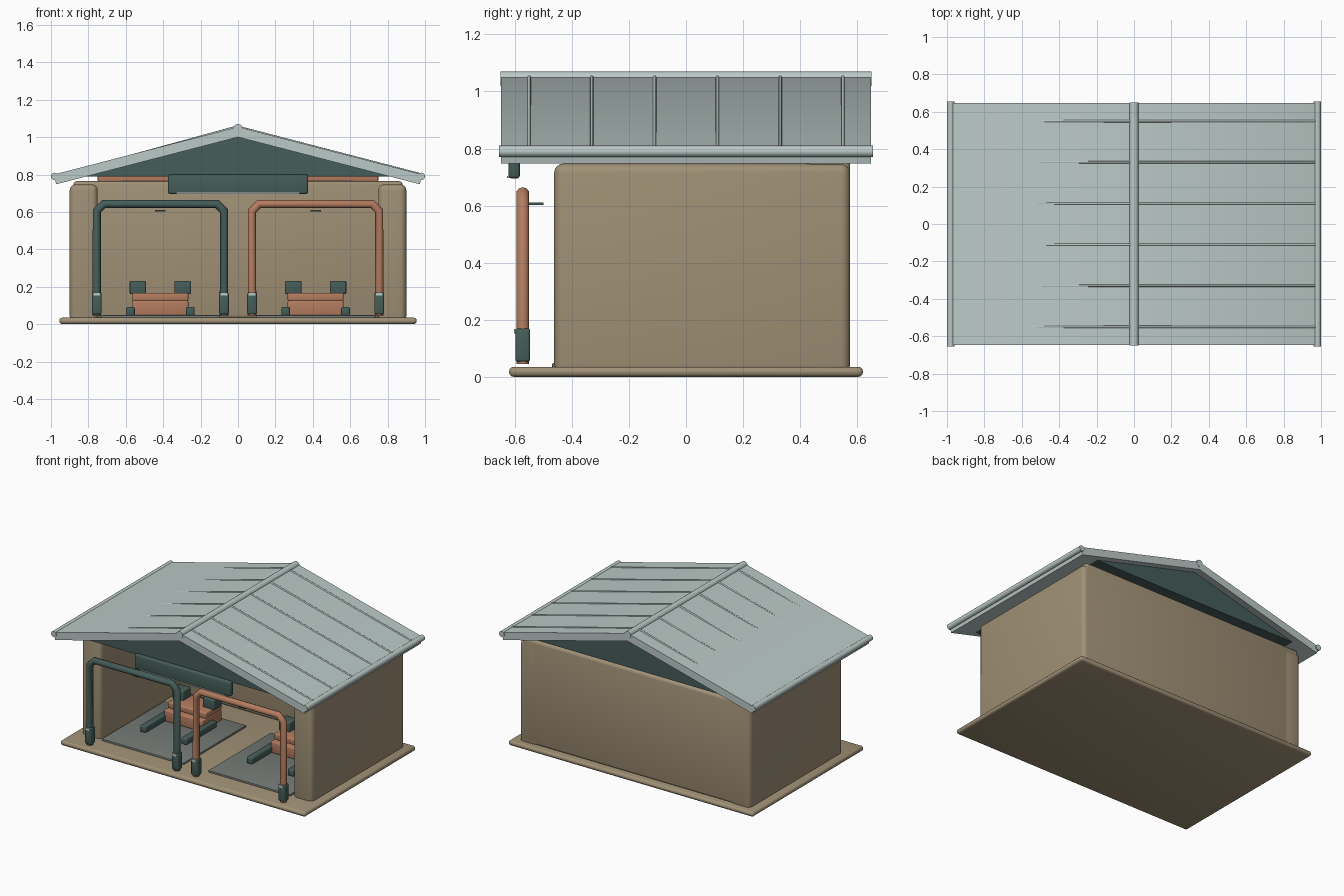
import bpy, bmesh, math
from mathutils import Vector

if "Cube" in bpy.data.objects:
    bpy.data.objects.remove(bpy.data.objects["Cube"], do_unlink=True)


def material(name, r, g, b):
    m = bpy.data.materials.new(name)
    m.use_nodes = True
    m.diffuse_color = (r, g, b, 1)
    m.node_tree.nodes["Principled BSDF"].inputs["Base Color"].default_value = (r, g, b, 1)
    return m


roof_mat = material("pale grey roof", 0.50, 0.59, 0.57)
wall_mat = material("sandy wall", 0.35, 0.28, 0.18)
dark_mat = material("dark teal", 0.06, 0.11, 0.10)
copper_mat = material("copper", 0.45, 0.20, 0.115)
pad_mat = material("grey pad", 0.17, 0.19, 0.175)


def finish(obj, mat, angle=35):
    obj.data.materials.append(mat)
    bpy.ops.object.select_all(action='DESELECT')
    obj.select_set(True)
    bpy.context.view_layer.objects.active = obj
    bpy.ops.object.shade_smooth_by_angle(angle=math.radians(angle))
    return obj


def from_bmesh(name, bm, mat):
    bmesh.ops.recalc_face_normals(bm, faces=bm.faces)
    mesh = bpy.data.meshes.new(name)
    bm.to_mesh(mesh)
    bm.free()
    obj = bpy.data.objects.new(name, mesh)
    bpy.context.collection.objects.link(obj)
    return finish(obj, mat)


def box(name, xs, ys, zs, mat, bevel=0.0, segments=3):
    """Box spanning three ranges, with rounded edges."""
    bm = bmesh.new()
    bmesh.ops.create_cube(bm, size=1)
    for v in bm.verts:
        for i, (lo, hi) in enumerate((xs, ys, zs)):
            v.co[i] = (lo + hi) / 2 + v.co[i] * (hi - lo)
    if bevel:
        bmesh.ops.bevel(bm, geom=bm.edges[:], offset=bevel, segments=segments,
                        profile=0.5, affect='EDGES')
    return from_bmesh(name, bm, mat)


def prism(name, outline, y0, y1, mat):
    """Extrude an (x, z) outline along y."""
    bm = bmesh.new()
    face = bm.faces.new([bm.verts.new((x, y0, z)) for x, z in outline])
    out = bmesh.ops.extrude_face_region(bm, geom=[face])
    moved = [g for g in out["geom"] if isinstance(g, bmesh.types.BMVert)]
    bmesh.ops.translate(bm, verts=moved, vec=(0, y1 - y0, 0))
    return from_bmesh(name, bm, mat)


def rod(name, start, end, radius, mat, sides=16):
    a, b = Vector(start), Vector(end)
    bpy.ops.mesh.primitive_cylinder_add(vertices=sides, radius=radius,
                                        depth=(b - a).length, location=(a + b) / 2)
    obj = bpy.context.object
    obj.name = name
    obj.rotation_euler = (b - a).to_track_quat('Z', 'Y').to_euler()
    return finish(obj, mat, 50)


def tube(name, points, radius, mat):
    curve = bpy.data.curves.new(name, 'CURVE')
    curve.dimensions = '3D'
    curve.bevel_depth = radius
    curve.bevel_resolution = 3
    curve.use_fill_caps = True
    spline = curve.splines.new('POLY')
    spline.points.add(len(points) - 1)
    for p, co in zip(spline.points, points):
        p.co = (*co, 1)
    curve.materials.append(mat)
    obj = bpy.data.objects.new(name, curve)
    bpy.context.collection.objects.link(obj)
    return obj


# Base slab and three walls, open at the front
slab = box("base_slab", (-0.955, 0.955), (-0.62, 0.62), (0, 0.035), wall_mat, 0.016)
box("back_wall", (-0.88, 0.88), (0.42, 0.575), (0.03, 0.765), wall_mat, 0.02)
for side, name in ((1, "left"), (-1, "right")):
    box(f"{name}_side_wall", sorted((side * 0.75, side * 0.9)), (-0.462, 0.575),
        (0.01, 0.747), wall_mat, 0.032, 4)

# Ceiling lintel, gable block and front fascia
box("lintel", (-0.75, 0.75), (-0.46, -0.40), (0.763, 0.80), copper_mat, 0.005)
prism("gable", [(-0.82, 0.79), (0.82, 0.79), (0, 1.005)], -0.6, 0.6, dark_mat)
box("fascia_panel", (-0.375, 0.375), (-0.622, -0.582), (0.695, 0.80), dark_mat, 0.012)
box("fascia_light_strip", (-0.33, 0.33), (-0.627, -0.615), (0.697, 0.703), roof_mat)

# Roof: folded slab, ridge cap, eave rolls and standing seams
half = [(0.985, 0.80), (0.972, 0.748)]
prism("roof", [(0, 1.055), *half, (0, 1.0)] + [(-x, z) for x, z in reversed(half)],
      -0.648, 0.648, roof_mat)
rod("ridge_cap", (0, -0.65, 1.045), (0, 0.65, 1.045), 0.025, roof_mat)
for side, name in ((1, "left"), (-1, "right")):
    rod(f"{name}_eave_roll", (side * 0.98, -0.655, 0.79), (side * 0.98, 0.655, 0.79),
        0.02, roof_mat)
for i in range(6):
    y = -0.55 + 0.22 * i
    rod(f"left_roof_seam_{i + 1}", (0.02, y, 1.05), (0.97, y, 0.803), 0.006, roof_mat, 8)
    rod(f"right_roof_seam_{i + 1}", (-0.02, y, 1.052), (-0.6, y, 0.893), 0.006, roof_mat, 8)

# Two matching bays, each with an arch, a pad and a work unit
for side, name, arch_mat in ((-1, "right", dark_mat), (1, "left", copper_mat)):
    mid = side * 0.415
    y = -0.572
    legs = (mid - 0.34, mid + 0.34)
    arch = [(0.34, 0.045), (0.34, 0.605), (0.302, 0.643)]
    path = [(mid - dx, y, z) for dx, z in arch] + \
           [(mid + dx, y, z) for dx, z in reversed(arch)]
    tube(f"{name}_arch", path, 0.023, arch_mat)
    for n, x in enumerate(legs):
        box(f"{name}_arch_boot_{n + 1}", (x - 0.026, x + 0.026), (y - 0.026, y + 0.026),
            (0.052, 0.17), dark_mat, 0.01)
        box(f"{name}_boot_marker_{n + 1}", (x - 0.018, x + 0.018),
            (y - 0.031, y - 0.024), (0.152, 0.168), roof_mat)
    box(f"{name}_lamp_plate", (mid - 0.028, mid + 0.028), (-0.55, -0.50),
        (0.602, 0.61), dark_mat)

    # Floor pad with two rails
    box(f"{name}_floor_pad", (mid - 0.32, mid + 0.32), (-0.47, 0.23),
        (0.03, 0.048), pad_mat, 0.006, 2)
    for s in (-1, 1):
        x = mid + s * 0.16
        box(f"{name}_rail_{'a' if s < 0 else 'b'}", (x - 0.023, x + 0.023),
            (-0.24, 0.10), (0.045, 0.093), dark_mat, 0.01)

    # Stacked unit with two rear blocks
    box(f"{name}_unit_lower", (mid - 0.15, mid + 0.15), (-0.02, 0.2),
        (0.045, 0.127), copper_mat, 0.01)
    box(f"{name}_unit_upper", (mid - 0.15, mid + 0.15), (0.02, 0.2),
        (0.122, 0.167), copper_mat, 0.01)
    for s in (-1, 1):
        x = mid + s * 0.12
        box(f"{name}_block_{'a' if s < 0 else 'b'}", (x - 0.044, x + 0.044),
            (0.09, 0.18), (0.16, 0.232), dark_mat, 0.008)
